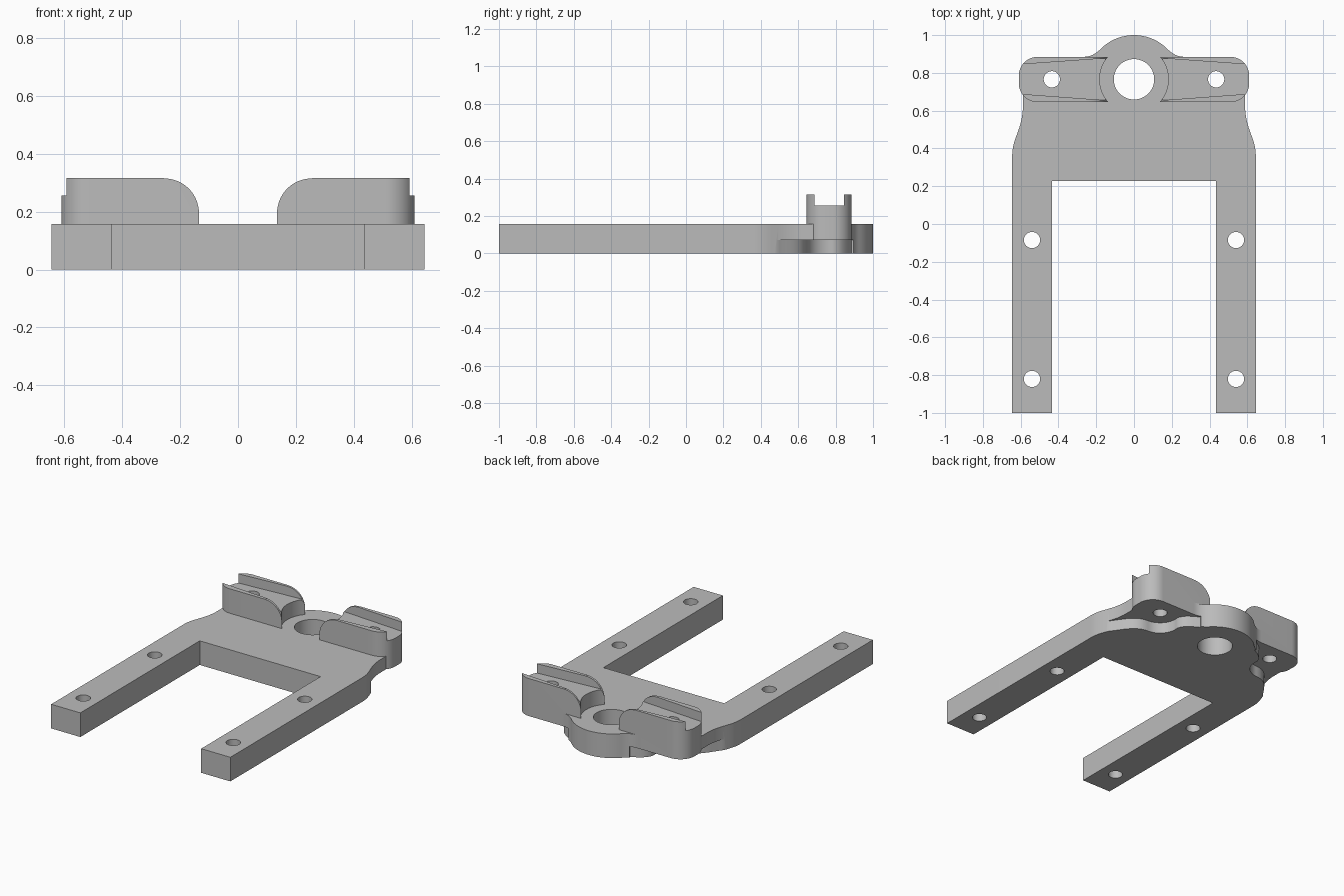
import bpy, bmesh
from math import cos, sin, pi, radians
from mathutils import Vector
from mathutils.geometry import interpolate_bezier

if "Cube" in bpy.data.objects:
    bpy.data.objects.remove(bpy.data.objects["Cube"])

grey = bpy.data.materials.new("mid grey")
grey.use_nodes = True
colour = (0.5, 0.5, 0.5, 1)
grey.diffuse_color = colour
grey.node_tree.nodes["Principled BSDF"].inputs["Base Color"].default_value = colour

HUB = (0, 0.766)
EAR_HOLE = (0.435, 0.766)


def arc(c, r, a0, a1, n=16):
    return [(c[0] + r * cos(radians(a0 + (a1 - a0) * i / n)),
             c[1] + r * sin(radians(a0 + (a1 - a0) * i / n))) for i in range(n + 1)]


def bezier(a, b, c, d, n=14):
    return [(p.x, p.y) for p in interpolate_bezier(Vector(a), Vector(b), Vector(c), Vector(d), n)]


def prism(name, points, low, high, axis="Z", side=1):
    """Extrude a closed outline along Z (points are x, y) or Y (points are x, z)."""
    bm = bmesh.new()
    place = (lambda u, v, w: (side * u, v, w)) if axis == "Z" else (lambda u, v, w: (side * u, w, v))
    face = bm.faces.new([bm.verts.new(place(u, v, low)) for u, v in points])
    new = bmesh.ops.extrude_face_region(bm, geom=[face])["geom"]
    step = Vector(place(0, 0, high - low)) if axis == "Z" else Vector((0, high - low, 0))
    bmesh.ops.translate(bm, vec=step, verts=[g for g in new if isinstance(g, bmesh.types.BMVert)])
    bmesh.ops.recalc_face_normals(bm, faces=bm.faces)
    mesh = bpy.data.meshes.new(name)
    bm.to_mesh(mesh)
    bm.free()
    mesh.materials.append(grey)
    obj = bpy.data.objects.new(name, mesh)
    bpy.context.collection.objects.link(obj)
    return obj


def cylinder(c, r, low, high, side=1):
    return prism("cutter", arc(c, r, 0, 360, 48)[:-1], low, high, side=side)


def combine(target, tool, operation="DIFFERENCE"):
    """Apply a boolean and remove the tool object."""
    mod = target.modifiers.new("boolean", "BOOLEAN")
    mod.operation, mod.solver, mod.object = operation, "EXACT", tool
    bpy.context.view_layer.objects.active = target
    bpy.ops.object.modifier_apply(modifier=mod.name)
    bpy.data.objects.remove(tool)


# Forked plate: legs, waisted shoulders and the rounded hub at the back
half = [(0.435, 0.228), (0.435, -1), (0.645, -1)]
half += bezier((0.645, 0.36), (0.645, 0.46), (0.588, 0.5), (0.588, 0.63))
half += [(0.588, 0.74), (0.5, 0.88), (0.29, 0.88)]
half += bezier((0.27, 0.885), (0.235, 0.885), (0.215, 0.895), (0.19, 0.914), 8)
half += arc((0, 0.75), 0.25, 44, 90)
outline = half + [(-x, y) for x, y in reversed(half[:-1])]
bracket = prism("forked_bracket", outline, 0, 0.157)

# Raised ears, each with a curved inner end, rounded shoulder and tapered channel
ear_outline = [(0.1, 0.645)] + arc((0.51, 0.745), 0.1, -90, 0) \
    + arc((0.51, 0.785), 0.1, 0, 90) + [(0.1, 0.885)]
shoulder = arc((0.255, 0.195), 0.12, 180, 90) + [(0.255, 0.4), (0.05, 0.4), (0.05, 0.195)]
channel = [(0.05, 0.648), (0.7, 0.696), (0.7, 0.838), (0.05, 0.884)]
for side in (1, -1):
    ear = prism("ear", ear_outline, 0, 0.316, side=side)
    combine(ear, cylinder(HUB, 0.182, 0.1, 0.5))
    combine(ear, prism("cutter", shoulder, 0.5, 1.0, "Y", side))
    combine(ear, prism("cutter", channel, 0.256, 0.5, side=side))
    combine(bracket, ear, "UNION")

# Recesses under the ears, scooped around the screw holes
recess = [(0.8, 0.47)] + bezier((0.63, 0.47), (0.57, 0.53), (0.54, 0.64), (0.435, 0.646)) \
    + arc(EAR_HOLE, 0.12, -95, -190) \
    + bezier((0.313, 0.8), (0.3, 0.84), (0.26, 0.86), (0.215, 0.885), 8) \
    + [(0.25, 0.95), (0.8, 0.95)]
for side in (1, -1):
    combine(bracket, prism("cutter", recess, -0.1, 0.072, side=side))
    # Screw holes in the ear and the leg
    for spot in (EAR_HOLE, (0.54, -0.085), (0.54, -0.82)):
        combine(bracket, cylinder(spot, 0.043, -0.2, 0.6, side))

# Central bore
combine(bracket, cylinder(HUB, 0.107, -0.2, 0.6))

bpy.ops.object.select_all(action="DESELECT")
bracket.select_set(True)
bpy.context.view_layer.objects.active = bracket
bpy.ops.object.shade_smooth_by_angle(angle=radians(30))
